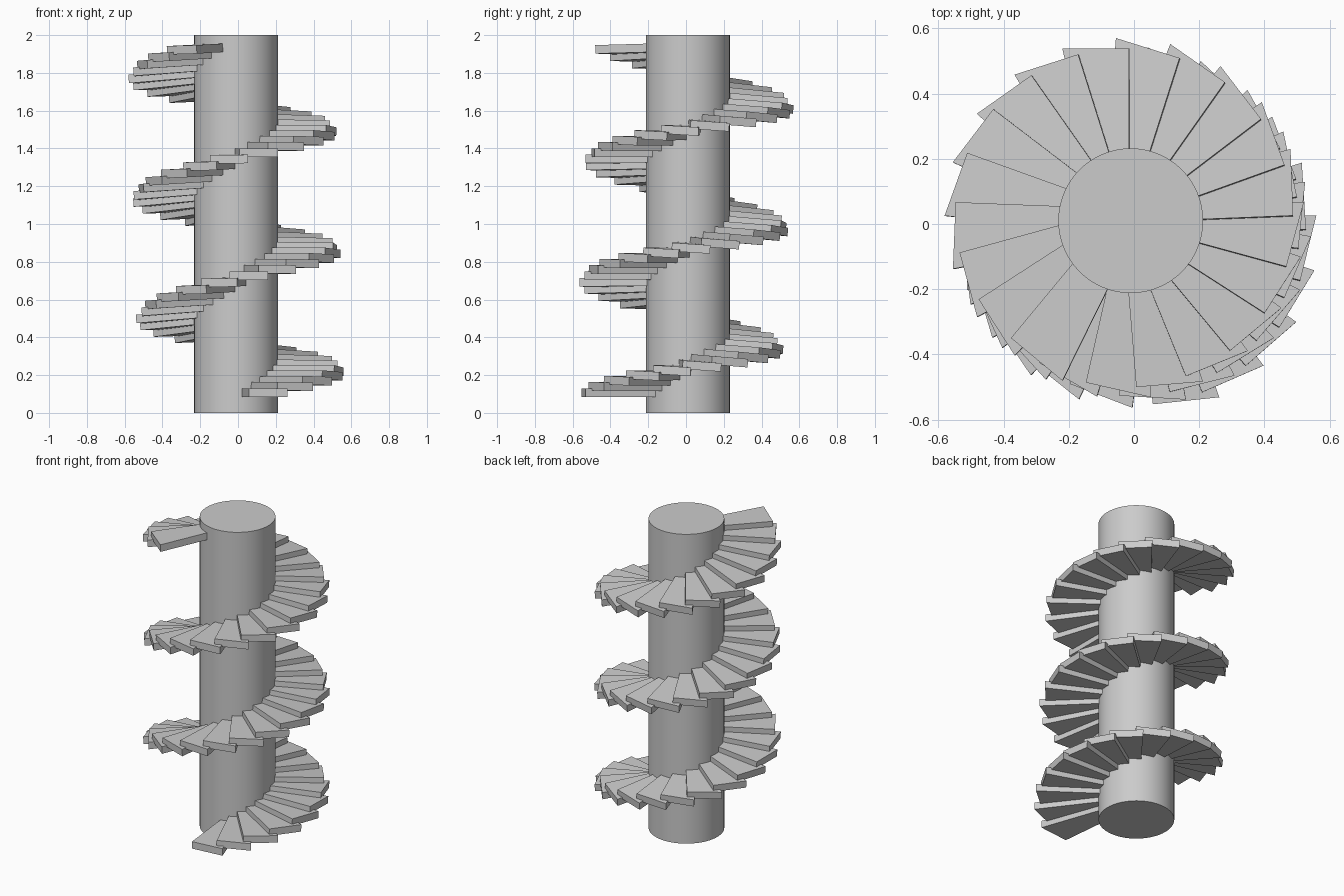
import bpy, bmesh, math
from mathutils import Matrix, Vector

if "Cube" in bpy.data.objects:
    bpy.data.objects.remove(bpy.data.objects["Cube"])

stone = bpy.data.materials.new("plain_grey")
stone.diffuse_color = (0.6, 0.6, 0.6, 1)
stone.use_nodes = True
stone.node_tree.nodes["Principled BSDF"].inputs["Base Color"].default_value = stone.diffuse_color


def add_object(name, bm):
    bmesh.ops.recalc_face_normals(bm, faces=bm.faces[:])
    mesh = bpy.data.meshes.new(name)
    bm.to_mesh(mesh)
    bm.free()
    mesh.materials.append(stone)
    ob = bpy.data.objects.new(name, mesh)
    bpy.context.collection.objects.link(ob)
    return ob


# Central column: smooth side, flat caps
bm = bmesh.new()
bmesh.ops.create_cone(bm, cap_ends=True, segments=64, radius1=0.222, radius2=0.222,
                      depth=2, matrix=Matrix.Translation((-0.01, 0.01, 1)))
for f in bm.faces:
    f.smooth = abs(f.normal.z) < 0.5
column = add_object("column", bm)

# Steps: one tapered tread repeated along a slightly leaning screw axis
COUNT, TURN, RISE = 60, math.radians(17.53), 0.031
start = Vector((0.019, -0.041, 0.1075))
axis = Vector((-0.031, 0.042, 1))
first = Matrix.Rotation(math.radians(-84), 4, 'Z')
outline = [(0.06, -0.015), (0.513, -0.015), (0.513, 0.19), (0.06, 0.082)]
HALF = 0.0225

bm = bmesh.new()
for k in range(COUNT):
    place = (Matrix.Translation(start + axis * RISE * k)
             @ Matrix.Rotation(TURN * k, 4, axis) @ first)
    low = [bm.verts.new(place @ Vector((x, y, -HALF))) for x, y in outline]
    high = [bm.verts.new(place @ Vector((x, y, HALF))) for x, y in outline]
    bm.faces.new(low[::-1])
    bm.faces.new(high)
    for i in range(4):
        j = (i + 1) % 4
        bm.faces.new((low[i], low[j], high[j], high[i]))
steps = add_object("spiral_steps", bm)
